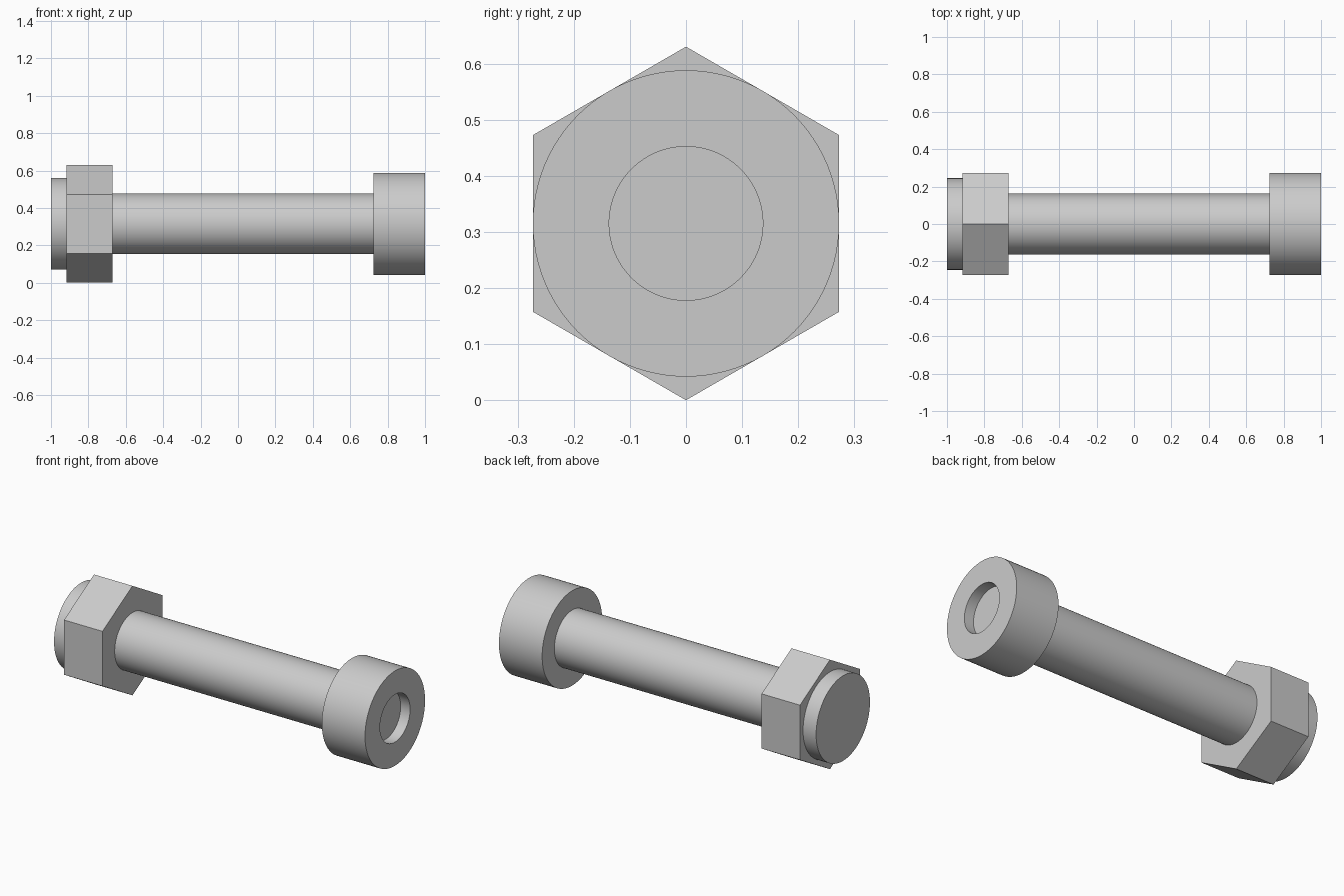
import bpy
import bmesh
import math

AXIS_Z = 0.315  # height of the bolt's centre line

cube = bpy.data.objects.get("Cube")
if cube:
    bpy.data.objects.remove(cube, do_unlink=True)

steel = bpy.data.materials.new("grey_steel")
steel.use_nodes = True
GREY = (0.6, 0.6, 0.6, 1.0)
steel.diffuse_color = GREY
steel.node_tree.nodes["Principled BSDF"].inputs["Base Color"].default_value = GREY


def turned_part(name, profile, sides, smooth=True):
    """Revolve (x, radius) points around the bolt axis and cap both ends."""
    bm = bmesh.new()
    rings = []
    for x, radius in profile:
        angles = [2 * math.pi * i / sides for i in range(sides)]
        rings.append([bm.verts.new((x, radius * math.sin(a), radius * math.cos(a)))
                      for a in angles])
    for a, b in zip(rings, rings[1:]):
        for i in range(sides):
            j = (i + 1) % sides
            bm.faces.new((a[i], a[j], b[j], b[i]))
    bm.faces.new(rings[0])
    bm.faces.new(rings[-1])
    bmesh.ops.recalc_face_normals(bm, faces=bm.faces)
    mesh = bpy.data.meshes.new(name)
    bm.to_mesh(mesh)
    bm.free()
    mesh.materials.append(steel)
    obj = bpy.data.objects.new(name, mesh)
    obj.location.z = AXIS_Z
    bpy.context.collection.objects.link(obj)
    if smooth:
        bpy.ops.object.select_all(action="DESELECT")
        obj.select_set(True)
        bpy.context.view_layer.objects.active = obj
        bpy.ops.object.shade_smooth_by_angle(angle=math.radians(30))
    return obj


# Shank with its round head and the shallow socket in the head
turned_part("bolt", [(-0.95, 0.162), (0.725, 0.162), (0.725, 0.273),
                     (1.0, 0.273), (1.0, 0.137), (0.94, 0.137)], 96)

# Hexagonal nut, one corner pointing up
turned_part("hex_nut", [(-0.917, 0.315), (-0.672, 0.315)], 6, smooth=False)

# Round end plate behind the nut
turned_part("end_plate", [(-1.0, 0.245), (-0.915, 0.245)], 96)
